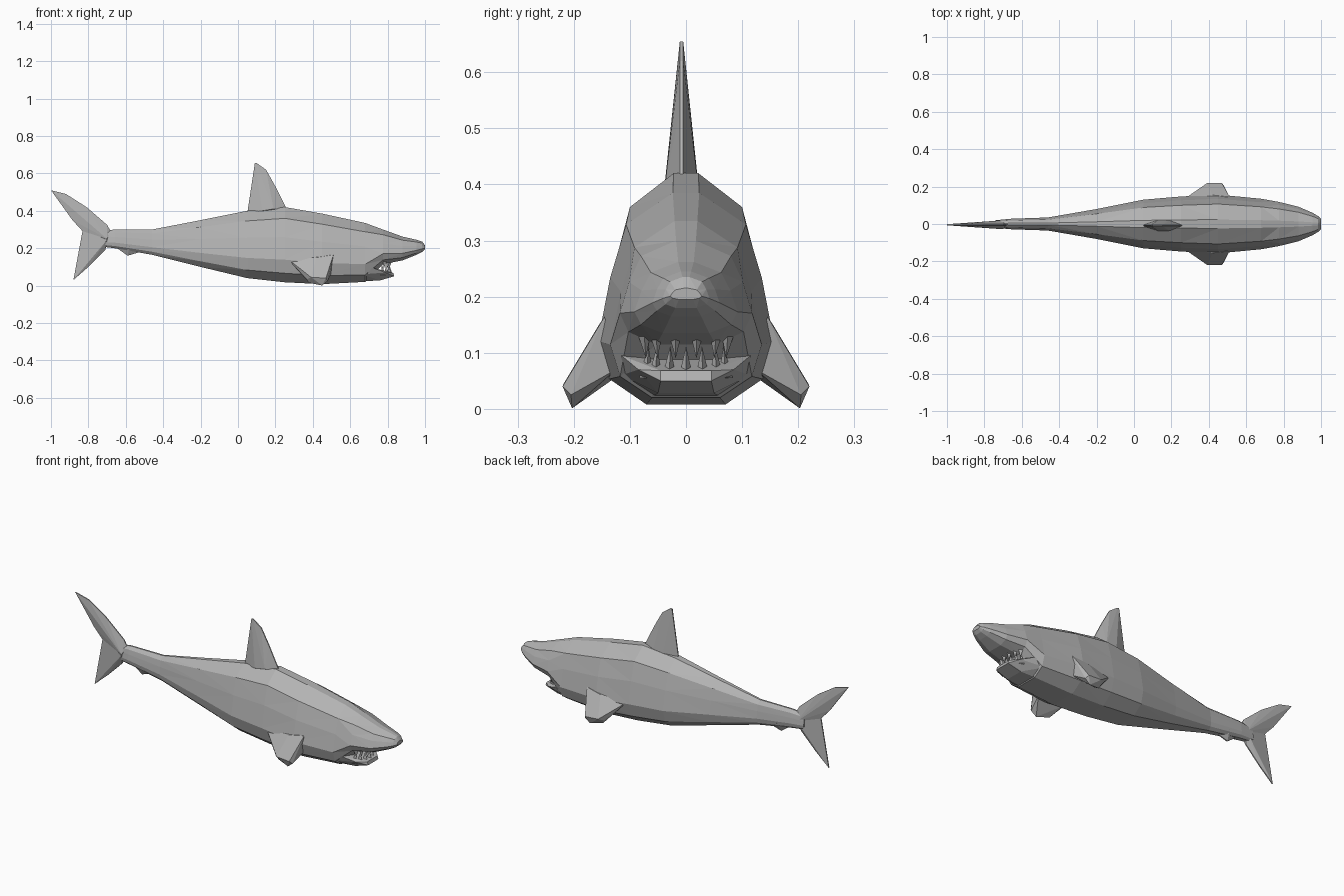
import bpy, bmesh, math

if "Cube" in bpy.data.objects:
    bpy.data.objects.remove(bpy.data.objects["Cube"], do_unlink=True)

grey = bpy.data.materials.new("shark grey")
grey.use_nodes = True
colour = (0.45, 0.45, 0.45, 1)
grey.diffuse_color = colour
bsdf = next(n for n in grey.node_tree.nodes if n.type == "BSDF_PRINCIPLED")
bsdf.inputs["Base Color"].default_value = colour
bsdf.inputs["Roughness"].default_value = 0.8


def finish(name, bm):
    bmesh.ops.recalc_face_normals(bm, faces=bm.faces)
    mesh = bpy.data.meshes.new(name)
    bm.to_mesh(mesh)
    bm.free()
    mesh.materials.append(grey)
    obj = bpy.data.objects.new(name, mesh)
    bpy.context.scene.collection.objects.link(obj)
    return obj


def hull(name, points):
    """Faceted solid wrapped around a few points."""
    bm = bmesh.new()
    verts = [bm.verts.new(p) for p in points]
    res = bmesh.ops.convex_hull(bm, input=verts)
    loose = [v for v in bm.verts if not v.link_faces]
    bmesh.ops.delete(bm, geom=loose, context="VERTS")
    return finish(name, bm)


def blade(name, outline, ridge, y=0.0):
    """Upright fin: thin outline in x and z, thickened at ridge points."""
    pts = [(x, y + s * 0.003, z) for x, z in outline for s in (-1, 1)]
    pts += [(x, y + s * t, z) for x, z, t in ridge for s in (-1, 1)]
    return hull(name, pts)


def loft(name, stations, half):
    """Skin rings whose half-profile is given as width and height fractions."""
    bm = bmesh.new()
    profile = half + [(-w, h) for w, h in reversed(half)]
    n = len(profile)
    rings = []
    for x, top, bottom, width in stations:
        rings.append([bm.verts.new((x, w * width, bottom + h * (top - bottom)))
                      for w, h in profile])
    for a, b in zip(rings, rings[1:]):
        for i in range(n):
            bm.faces.new((a[i], a[(i + 1) % n], b[(i + 1) % n], b[i]))
    bm.faces.new(rings[0])
    bm.faces.new(rings[-1])
    bmesh.ops.triangulate(bm, faces=[f for f in bm.faces if len(f.verts) == 4],
                          quad_method="SHORT_EDGE")
    return finish(name, bm)


# Body and snout: x, top, bottom, half width
loft("body", [
    (-0.74, 0.29, 0.21, 0.02),
    (-0.66, 0.30, 0.20, 0.028),
    (-0.46, 0.30, 0.165, 0.035),
    (-0.20, 0.35, 0.10, 0.08),
    (0.05, 0.40, 0.04, 0.13),
    (0.25, 0.42, 0.018, 0.147),
    (0.45, 0.385, 0.008, 0.157),
    (0.68, 0.335, 0.02, 0.135),
    (0.775, 0.30, 0.115, 0.118),
    (0.88, 0.262, 0.135, 0.092),
    (0.955, 0.245, 0.165, 0.06),
    (0.985, 0.235, 0.18, 0.042),
    (1.0, 0.215, 0.195, 0.028),
], [(0.15, 1.0), (0.68, 0.85), (0.86, 0.6), (1.0, 0.3), (0.87, 0.12), (0.45, 0.0)])

# Lower jaw
hull("lower_jaw", [(x, s * w, z) for x, w, z in (
    (0.64, 0.06, 0.022), (0.66, 0.115, 0.06), (0.72, 0.115, 0.095),
    (0.76, 0.05, 0.028), (0.79, 0.085, 0.07), (0.835, 0.045, 0.05),
    (0.83, 0.045, 0.068)) for s in (-1, 1)])


# Teeth along the curved edges of both jaws
def teeth(name, count, base, tip, front, reach, width):
    for i in range(count):
        a = math.radians(-70 + 140 * i / (count - 1))
        x, y = front + reach * math.cos(a), width * math.sin(a)
        r = 0.013
        hull(f"{name}_{i + 1}", [
            (x + r, y, base), (x - r, y - r, base), (x - r, y + r, base),
            (x - 0.006, y * 0.95, tip)])


teeth("lower_tooth", 7, 0.055, 0.112, 0.755, 0.06, 0.075)
teeth("upper_tooth", 6, 0.14, 0.09, 0.77, 0.045, 0.08)

# Dorsal fin
blade("dorsal_fin",
      [(0.05, 0.39), (0.08, 0.46), (0.09, 0.655), (0.10, 0.655),
       (0.15, 0.62), (0.20, 0.53), (0.26, 0.41)],
      [(0.13, 0.40, 0.03), (0.19, 0.41, 0.028), (0.12, 0.52, 0.016)], -0.008)

# Tail fin lobes
blade("tail_upper_lobe",
      [(-0.68, 0.29), (-0.70, 0.325), (-0.81, 0.42), (-0.92, 0.49),
       (-1.0, 0.51), (-0.885, 0.35), (-0.83, 0.29), (-0.71, 0.21)],
      [(-0.70, 0.25, 0.024), (-0.79, 0.33, 0.014)], -0.004)
blade("tail_lower_lobe",
      [(-0.69, 0.27), (-0.71, 0.19), (-0.80, 0.10), (-0.88, 0.03),
       (-0.83, 0.20), (-0.83, 0.30)],
      [(-0.70, 0.245, 0.024), (-0.78, 0.19, 0.013)], -0.004)

# Small fin under the tail
blade("anal_fin", [(-0.66, 0.21), (-0.59, 0.16), (-0.58, 0.163), (-0.49, 0.19)],
      [(-0.58, 0.21, 0.03)])

# Pectoral fins
for side, s in (("left", 1), ("right", -1)):
    hull(f"{side}_pectoral_fin", [(x, s * y, z) for x, y, z in (
        (0.27, 0.135, 0.14), (0.35, 0.12, 0.06), (0.51, 0.145, 0.165),
        (0.50, 0.125, 0.07), (0.42, 0.155, 0.15),
        (0.37, 0.195, 0.035), (0.39, 0.218, 0.045), (0.47, 0.22, 0.04),
        (0.48, 0.205, 0.025), (0.45, 0.203, 0.001), (0.38, 0.185, 0.015))])
